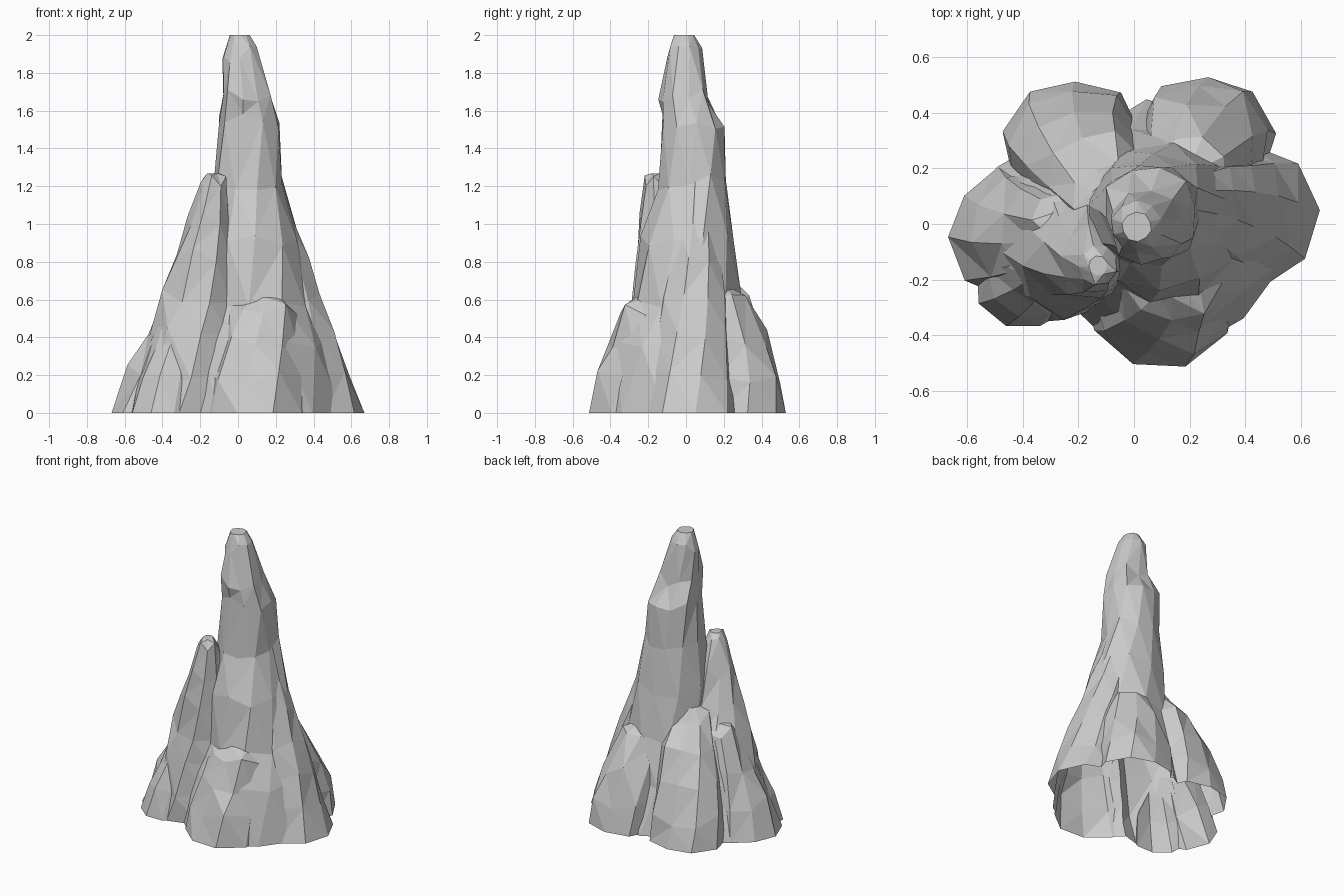
import bpy, bmesh, math, random
from mathutils import Vector

random.seed(7)
cube = bpy.data.objects.get("Cube")
if cube:
    bpy.data.objects.remove(cube, do_unlink=True)

# One plain stone colour
stone = bpy.data.materials.new("grey_stone")
stone.use_nodes = True
colour = (0.6, 0.6, 0.6, 1)
stone.diffuse_color = colour
stone.node_tree.nodes["Principled BSDF"].inputs["Base Color"].default_value = colour


def crag(name, sides, levels):
    """Closed faceted column; each level is centre x, centre y, height, radius."""
    bm = bmesh.new()
    foot = Vector(levels[0][:3])
    outward = math.atan2(foot.y, foot.x)
    ridges = [1] + [random.uniform(.92, 1.05) for _ in range(sides - 1)]
    # A skirt below ground gives the later ground cut a clean edge
    skirt = (foot.x, foot.y, -.1, levels[0][-1])
    rings = []
    for level in [skirt] + levels:
        x, y, z, radius = level
        wobble = .045 if 0 < z < levels[-1][2] else 0
        ring = []
        for i, ridge in enumerate(ridges):
            angle = outward + math.tau * i / sides + .6 * max(z, 0)
            size = radius * (ridge + random.uniform(-wobble, wobble))
            lift = random.uniform(-wobble, wobble)
            ring.append(bm.verts.new((x + size * math.cos(angle),
                                      y + size * math.sin(angle), z + lift)))
        rings.append(ring)
    for low, high in zip(rings, rings[1:]):
        for i in range(sides):
            j = (i + 1) % sides
            bm.faces.new((low[i], low[j], high[j], high[i]))
    bm.faces.new(rings[0][::-1])
    bm.faces.new(rings[-1])
    bmesh.ops.triangulate(bm, faces=bm.faces[:])
    mesh = bpy.data.meshes.new(name)
    bm.to_mesh(mesh)
    bm.free()
    mesh.materials.append(stone)
    part = bpy.data.objects.new(name, mesh)
    bpy.context.collection.objects.link(part)
    return part


def buttress(name, bulge, base, top):
    """Leaning crag from base to top; a higher bulge keeps it wide for longer."""
    steps = max(3, round(top[2] * 5))
    levels = []
    for step in range(steps + 1):
        share = step / steps
        level = [a + (b - a) * share ** bulge for a, b in zip(base, top)]
        level[2] = top[2] * share
        levels.append(level)
    # Rounded crown
    x, y, z, radius = top
    levels.append((x, y, z + radius * .4, radius * .5))
    return crag(name, 9, levels)


# Tall main spire with a shoulder below its tip
spire = crag("rock_spire", 10, [
    (.1, -.02, 0, .47),
    (.11, -.02, .35, .38),
    (.1, 0, .6, .3),
    (.08, 0, .93, .26),
    (.06, .03, 1.22, .195),
    (.06, .04, 1.55, .18),
    (.045, -.01, 1.68, .14),
    (.01, -.01, 1.9, .095),
    (.01, -.01, 2, .055)])

# Shorter second spire and the buttresses around the foot
buttresses = [
    buttress("second_spire", 1.1, (-.25, 0, 0, .34), (-.13, -.15, 1.24, .07)),
    buttress("right_buttress", 1, (.4, .03, 0, .27), (.13, .04, 1.2, .1)),
    buttress("front_buttress", 1.3, (.09, -.25, 0, .28), (.14, -.18, .54, .18)),
    buttress("left_buttress", 1.2, (-.43, -.03, 0, .24), (-.26, -.01, .68, .12)),
    buttress("front_left_buttress", 1.2, (-.39, -.2, 0, .19), (-.27, -.1, .7, .05)),
    buttress("back_left_buttress", 1.6, (-.22, .28, 0, .25), (-.09, .09, .78, .13)),
    buttress("back_right_buttress", 2, (.26, .29, 0, .25), (.19, .17, .6, .15))]

# Fuse all crags into one rock
for part in buttresses:
    join = spire.modifiers.new(part.name, 'BOOLEAN')
    join.operation = 'UNION'
    join.solver = 'EXACT'
    join.object = part
bpy.context.view_layer.update()
fused = bpy.data.meshes.new_from_object(
    spire.evaluated_get(bpy.context.evaluated_depsgraph_get()))
spire.modifiers.clear()
spire.data = fused
for part in buttresses:
    bpy.data.objects.remove(part, do_unlink=True)

# Cut at the ground, leaving the underside open
bm = bmesh.new()
bm.from_mesh(fused)
bmesh.ops.bisect_plane(bm, geom=bm.verts[:] + bm.edges[:] + bm.faces[:],
                       plane_co=(0, 0, 0), plane_no=(0, 0, 1), clear_inner=True)
bm.to_mesh(fused)
bm.free()
